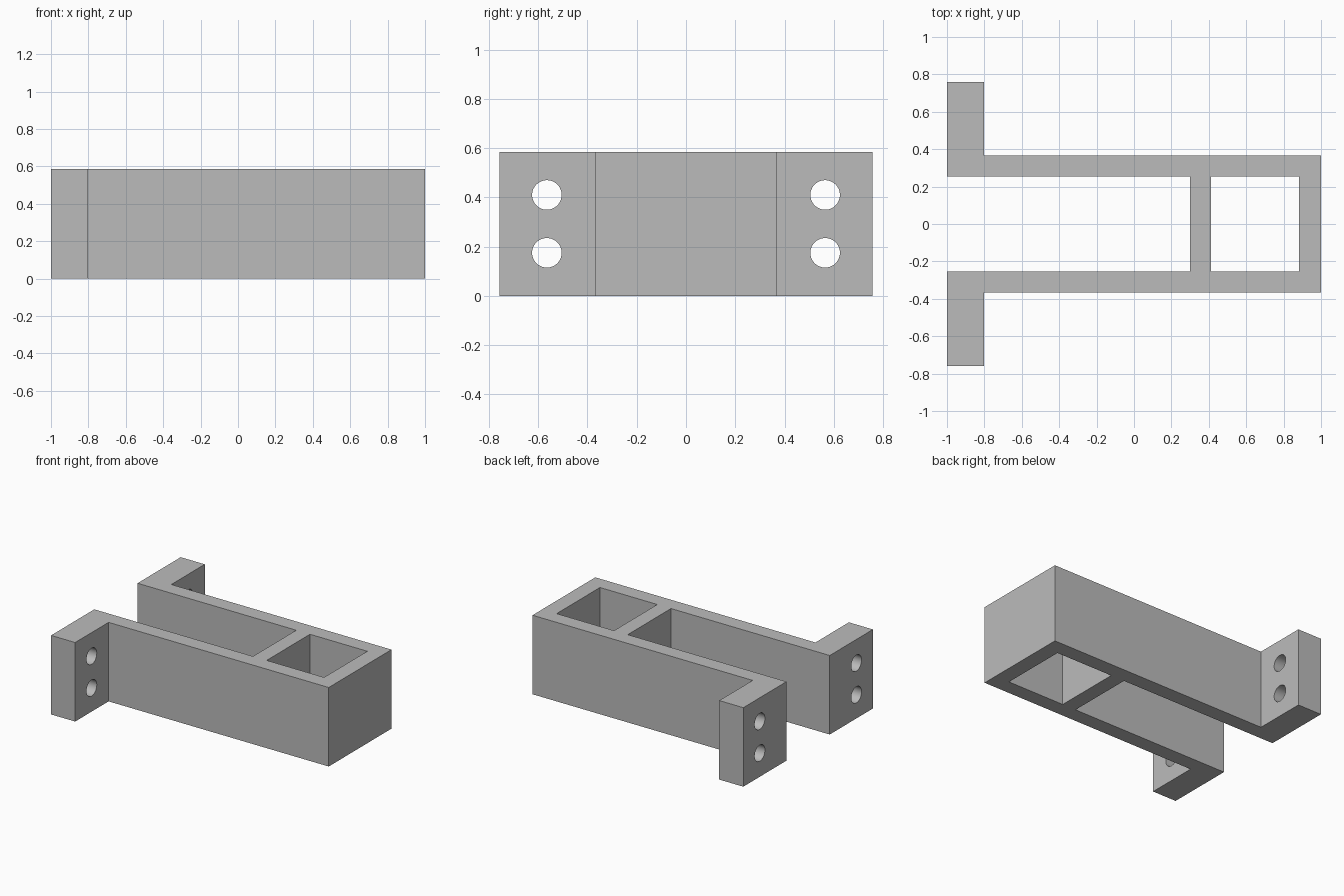
import bpy, bmesh
from math import pi
from mathutils import Matrix

HEIGHT = 0.585
FLANGE_X = -0.803          # inner face of the mounting flanges
HOLE_RADIUS = 0.06

cube = bpy.data.objects.get("Cube")
if cube:
    bpy.data.objects.remove(cube, do_unlink=True)

grey = bpy.data.materials.new("plain_grey")
grey.use_nodes = True
colour = (0.5, 0.5, 0.5, 1)
grey.diffuse_color = colour
grey.node_tree.nodes["Principled BSDF"].inputs["Base Color"].default_value = colour


def add_object(name, bm):
    bmesh.ops.recalc_face_normals(bm, faces=bm.faces)
    mesh = bpy.data.meshes.new(name)
    bm.to_mesh(mesh)
    bm.free()
    mesh.materials.append(grey)
    obj = bpy.data.objects.new(name, mesh)
    bpy.context.collection.objects.link(obj)
    return obj


def extrude_profile(name, points, bottom, top):
    bm = bmesh.new()
    face = bm.faces.new([bm.verts.new((x, y, bottom)) for x, y in points])
    new = bmesh.ops.extrude_face_region(bm, geom=[face])["geom"]
    verts = [v for v in new if isinstance(v, bmesh.types.BMVert)]
    bmesh.ops.translate(bm, verts=verts, vec=(0, 0, top - bottom))
    return add_object(name, bm)


# Forked body with outward flanges: half outline mirrored across the centre line
half = [(0.3, 0.253), (-1, 0.253), (-1, 0.758), (FLANGE_X, 0.758),
        (FLANGE_X, 0.367), (1, 0.367)]
outline = half + [(x, -y) for x, y in reversed(half)]
bracket = extrude_profile("bracket_body", outline, 0, HEIGHT)

# Square pocket through the closed end
pocket = [(0.412, -0.253), (0.882, -0.253), (0.882, 0.253), (0.412, 0.253)]
cutters = [extrude_profile("pocket_cutter", pocket, -0.1, HEIGHT + 0.1)]

# Two bolt holes through each flange
for y in (-0.565, 0.565):
    for z in (0.175, 0.41):
        bm = bmesh.new()
        place = Matrix.Translation((-0.9, y, z)) @ Matrix.Rotation(pi / 2, 4, "Y")
        bmesh.ops.create_cone(bm, cap_ends=True, segments=48, radius1=HOLE_RADIUS,
                              radius2=HOLE_RADIUS, depth=0.4, matrix=place)
        cutters.append(add_object("bolt_hole_cutter", bm))

for cutter in cutters:
    mod = bracket.modifiers.new(cutter.name, "BOOLEAN")
    mod.operation = "DIFFERENCE"
    mod.solver = "EXACT"
    mod.object = cutter

# Bake the cuts, then drop the cutters
depsgraph = bpy.context.evaluated_depsgraph_get()
baked = bpy.data.meshes.new_from_object(bracket.evaluated_get(depsgraph))
bracket.modifiers.clear()
bracket.data = baked
for cutter in cutters:
    bpy.data.objects.remove(cutter, do_unlink=True)

# Smooth hole walls, sharp block edges
bpy.ops.object.select_all(action="DESELECT")
bracket.select_set(True)
bpy.context.view_layer.objects.active = bracket
bpy.ops.object.shade_smooth_by_angle(angle=pi / 6)
